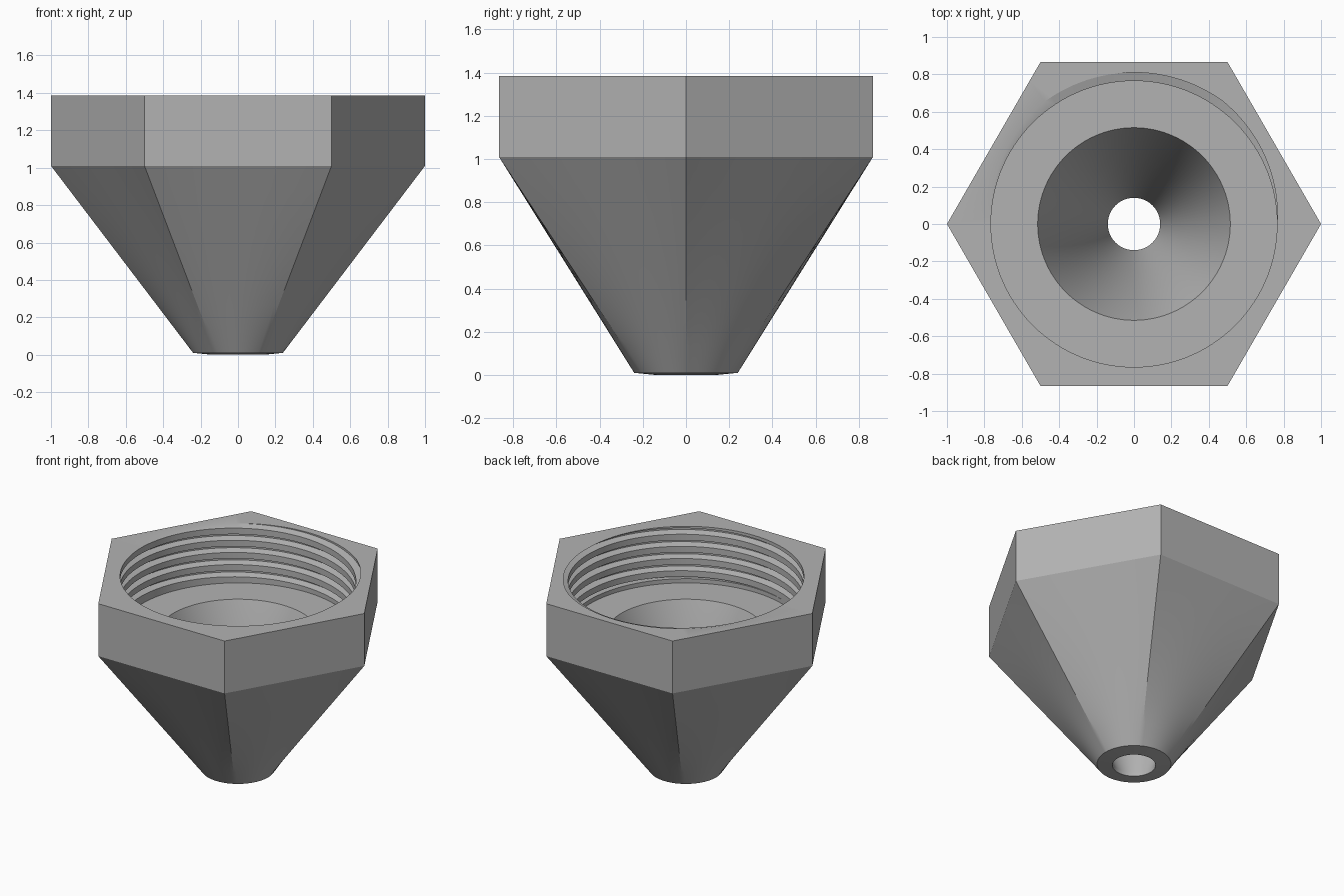
import bpy, bmesh, math

cube = bpy.data.objects.get("Cube")
if cube:
    bpy.data.objects.remove(cube, do_unlink=True)

COLS = 120                       # columns round the axis, a multiple of six
TOP, SHOULDER, FLOOR, BASE = 1.385, 1.01, 0.98, 0.01
BORE, GROOVE, PITCH = 0.765, 0.045, 0.087
THREAD_END = FLOOR + 0.03

grey = bpy.data.materials.new("plain_grey")
grey.use_nodes = True
grey.diffuse_color = (0.45, 0.45, 0.45, 1)
grey.node_tree.nodes["Principled BSDF"].inputs["Base Color"].default_value = (0.45, 0.45, 0.45, 1)


def circle(r, z):
    return [(r * math.cos(a), r * math.sin(a), z) for a in angles]


def hexagon(z):
    pts = []
    for a in angles:
        r = math.cos(math.pi / 6) / math.cos(a % (math.pi / 3) - math.pi / 6)
        pts.append((r * math.cos(a), r * math.sin(a), z))
    return pts


def thread_depth(u):
    # trapezoid groove over half of each turn, plain crest over the rest
    return GROOVE * max(0, min(1, u / 0.15, (0.5 - u) / 0.15))


def thread_row(step):
    # one helical line of the thread, trimmed at the mouth and the run-out
    pts = []
    for a in angles:
        turn = a / math.tau
        z = max(THREAD_END, min(TOP, TOP - PITCH * (step - turn)))
        r = BORE + thread_depth(((TOP - z) / PITCH + turn) % 1)
        pts.append((r * math.cos(a), r * math.sin(a), z))
    return pts


angles = [math.tau * i / COLS for i in range(COLS + 1)]

# Outlet and funnel
rings = [circle(0.14, 0), circle(0.14, 0.03), circle(0.515, FLOOR), circle(BORE, FLOOR)]
rings.append(circle(BORE, THREAD_END))

# Threaded bore, from the run-out up to the mouth
for k in reversed(range(7)):
    for u in (0.5, 0.35, 0.15, 0):
        rings.append(thread_row(k + u))

# Hexagonal collar
rings += [hexagon(TOP), hexagon(SHOULDER)]

# Outer body, hexagon blended to a round tip
tip = circle(0.24, BASE)
for s in range(1, 9):
    t = s / 8
    rings.append([tuple(p + (q - p) * t for p, q in zip(h, c))
                  for h, c in zip(hexagon(SHOULDER), tip)])
rings.append(rings[0])

# Skin the rings into one closed body
bm = bmesh.new()
grid = [[bm.verts.new(p) for p in ring] for ring in rings]
for low, high in zip(grid, grid[1:]):
    for i in range(COLS):
        bm.faces.new((low[i], low[i + 1], high[i + 1], high[i]))
bmesh.ops.remove_doubles(bm, verts=bm.verts, dist=0.0001)
bmesh.ops.dissolve_degenerate(bm, edges=bm.edges, dist=0.0001)
bmesh.ops.recalc_face_normals(bm, faces=bm.faces)

mesh = bpy.data.meshes.new("threaded_nozzle")
bm.to_mesh(mesh)
bm.free()
mesh.materials.append(grey)
nozzle = bpy.data.objects.new("threaded_nozzle", mesh)
bpy.context.collection.objects.link(nozzle)
bpy.ops.object.select_all(action="DESELECT")
nozzle.select_set(True)
bpy.context.view_layer.objects.active = nozzle
bpy.ops.object.shade_smooth_by_angle(angle=math.radians(25))
